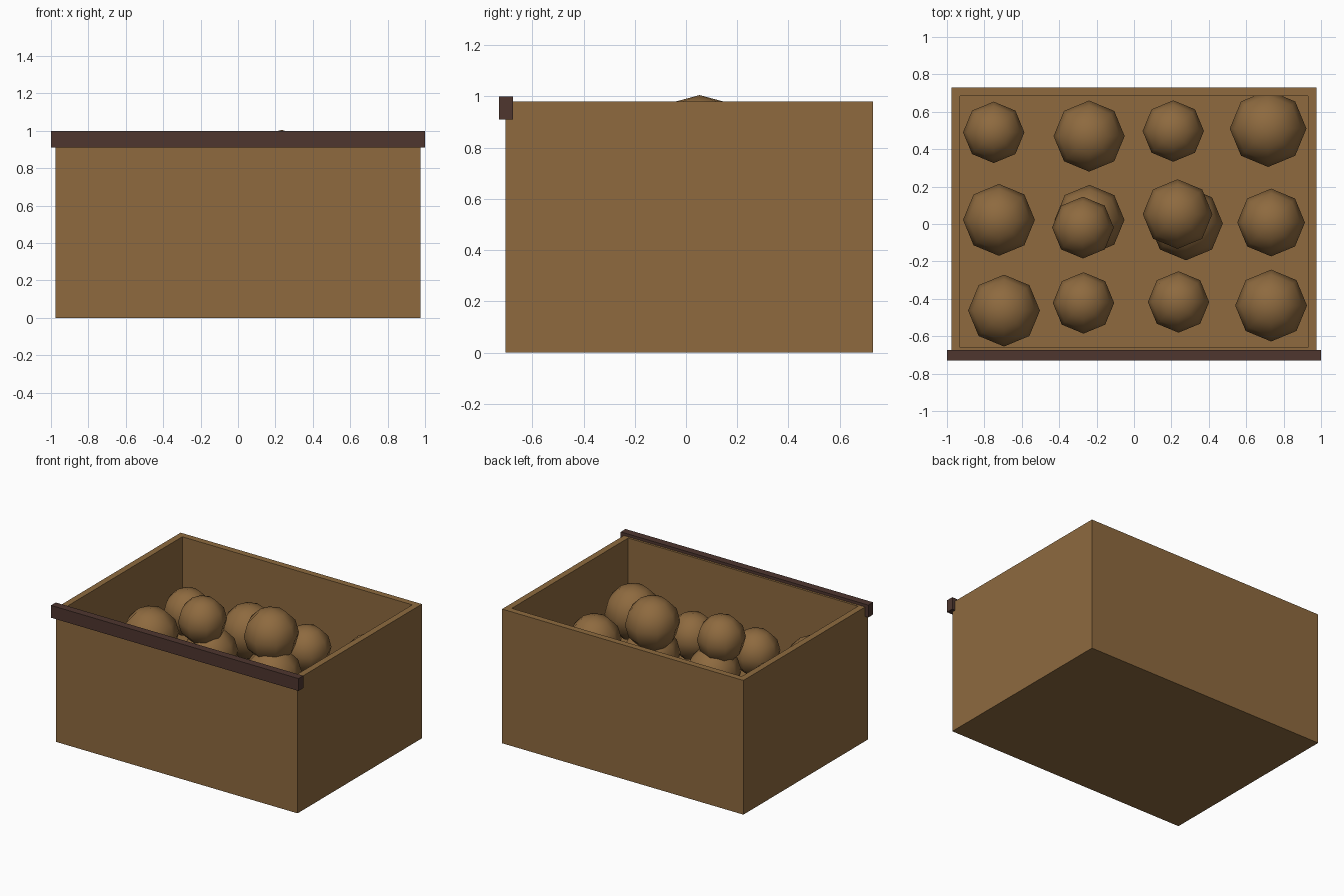
import bpy, bmesh
from mathutils import Matrix, Vector

if "Cube" in bpy.data.objects:
    bpy.data.objects.remove(bpy.data.objects["Cube"])


def material(name, rgb):
    lin = [(c / 255 / 12.92 if c / 255 <= 0.04045 else ((c / 255 + 0.055) / 1.055) ** 2.4) for c in rgb]
    m = bpy.data.materials.new(name)
    m.diffuse_color = (*lin, 1)
    m.use_nodes = True
    m.node_tree.nodes["Principled BSDF"].inputs["Base Color"].default_value = m.diffuse_color
    return m


WOOD = material("brown", (142, 106, 63))
DARK = material("dark_brown", (78, 54, 47))


def finish(bm, name, mat, smooth=False):
    mesh = bpy.data.meshes.new(name)
    for f in bm.faces:
        f.smooth = smooth
    bm.to_mesh(mesh)
    bm.free()
    mesh.materials.append(mat)
    ob = bpy.data.objects.new(name, mesh)
    bpy.context.collection.objects.link(ob)
    return ob


def box(lo, hi):
    lo, hi = Vector(lo), Vector(hi)
    bm = bmesh.new()
    bmesh.ops.create_cube(bm, size=1, matrix=Matrix.Translation((lo + hi) / 2)
                          @ Matrix.Diagonal((*(hi - lo), 1)))
    return bm


# crate: inset the top face and sink it to the floor the produce rests on
WALL, FLOOR, RIM = 0.065, 0.38, 0.98
bm = box((-0.975, -0.705, 0), (0.975, 0.73, RIM))
bm.normal_update()
top = max(bm.faces, key=lambda f: f.normal.z)
bmesh.ops.inset_region(bm, faces=[top], thickness=WALL)
hole = bmesh.ops.extrude_discrete_faces(bm, faces=[top])["faces"]
bmesh.ops.translate(bm, verts=hole[0].verts, vec=(0, 0, FLOOR - RIM))
finish(bm, "crate", WOOD)

# dark rail along the front rim
finish(box((-1, -0.73, 0.91), (1, -0.675, 1.0)), "front_rail", DARK)

# round produce: x, y, z, radius
PRODUCE = [
    (-0.75, 0.49, 0.555, 0.164), (-0.24, 0.47, 0.56, 0.19),
    (0.21, 0.497, 0.54, 0.164), (0.717, 0.51, 0.56, 0.205),
    (-0.722, 0.022, 0.575, 0.192), (-0.238, 0.022, 0.57, 0.187),
    (0.278, 0.003, 0.555, 0.197), (0.733, 0.008, 0.54, 0.181),
    (-0.695, -0.463, 0.57, 0.192), (-0.27, -0.422, 0.56, 0.164),
    (0.238, -0.417, 0.545, 0.164), (0.733, -0.436, 0.58, 0.192),
    (0.233, 0.053, 0.819, 0.186), (-0.273, -0.019, 0.815, 0.165),
]
for i, (x, y, z, r) in enumerate(PRODUCE):
    bm = bmesh.new()
    bmesh.ops.create_uvsphere(bm, u_segments=8, v_segments=6, radius=r,
                              matrix=Matrix.Translation((x, y, z)))
    finish(bm, f"produce_{i + 1}", WOOD, smooth=True)
